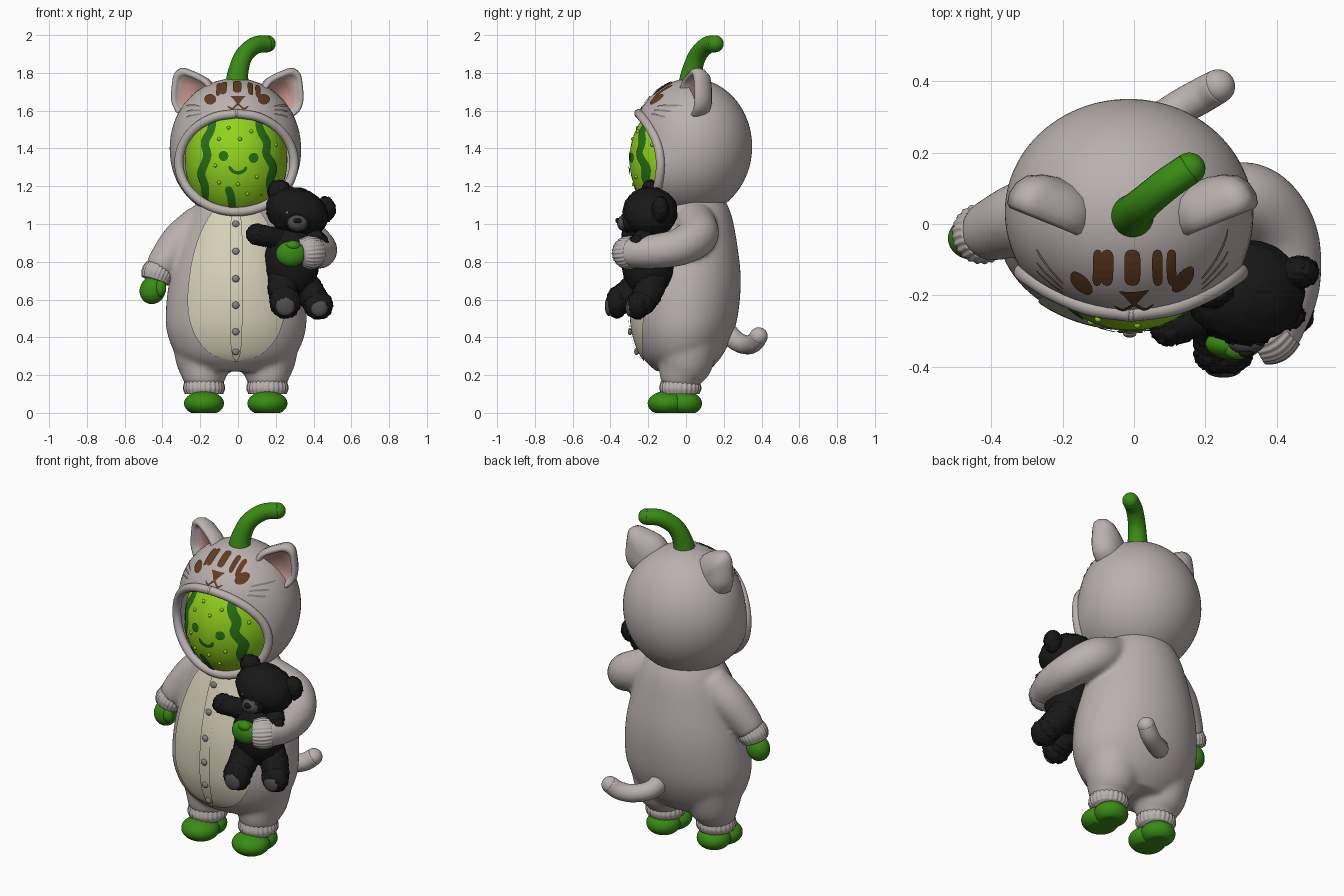
import bpy, bmesh, math, random
from mathutils import Vector, Matrix
from mathutils.bvhtree import BVHTree

random.seed(4)
if "Cube" in bpy.data.objects:
    bpy.data.objects.remove(bpy.data.objects["Cube"])


def material(name, *rgb):
    m = bpy.data.materials.new(name)
    m.use_nodes = True
    m.diffuse_color = (*rgb, 1)
    m.node_tree.nodes["Principled BSDF"].inputs["Base Color"].default_value = (*rgb, 1)
    return m


GREY = material("suit_grey", .49, .44, .43)
CREAM = material("belly_cream", .68, .64, .48)
LEAF = material("leaf_green", .04, .26, .007)
LIME = material("lime_green", .29, .66, .012)
DARK = material("dark_green", .02, .17, .01)
BROWN = material("marking_brown", .12, .045, .015)
PINK = material("ear_pink", .57, .31, .27)
BLACK = material("plush_black", .009, .009, .009)
CHARCOAL = material("plush_charcoal", .075, .075, .075)
BUTTON = material("button_grey", .25, .23, .22)


def link(bm, name, *mats, recalc=True):
    if recalc:
        bmesh.ops.recalc_face_normals(bm, faces=bm.faces)
    for f in bm.faces:
        f.smooth = True
    me = bpy.data.meshes.new(name)
    bm.to_mesh(me)
    bm.free()
    for m in mats:
        me.materials.append(m)
    ob = bpy.data.objects.new(name, me)
    bpy.context.collection.objects.link(ob)
    return ob


def loft(bm, rings, caps=True):
    rows = [[bm.verts.new(p) for p in r] for r in rings]
    n = len(rows[0])
    for a, b in zip(rows, rows[1:]):
        for i in range(n):
            bm.faces.new((a[i], a[(i + 1) % n], b[(i + 1) % n], b[i]))
    return [bm.faces.new(rows[0]), bm.faces.new(rows[-1])] if caps else []


def ball(bm, c, r, turn=0, axis='Y'):
    r = (r, r, r) if isinstance(r, (int, float)) else r
    m = Matrix.Translation(c) @ Matrix.Rotation(math.radians(turn), 4, axis) @ Matrix.Diagonal((*r, 1))
    return bmesh.ops.create_icosphere(bm, subdivisions=4, radius=1, matrix=m)["verts"]


def spline(pts, n=8):
    p = [Vector(q) for q in pts]
    p = [2 * p[0] - p[1]] + p + [2 * p[-1] - p[-2]]
    out = []
    for a, b, c, d in zip(p, p[1:], p[2:], p[3:]):
        for k in range(n):
            t = k / n
            out.append(.5 * (2 * b + (c - a) * t + (2 * a - 5 * b + 4 * c - d) * t * t
                             + (3 * b - a - 3 * c + d) * t ** 3))
    return out + [p[-2]]


def tube(bm, pts, seg=24, ribs=0, round_ends=True):
    """Sweep a circle along (x, y, z, radius) points."""
    path = spline(pts)
    q, last, rings = None, None, []
    for i, p in enumerate(path):
        t = (path[min(i + 1, len(path) - 1)] - path[max(i - 1, 0)]).to_3d().normalized()
        q = t.to_track_quat('Z', 'Y') if q is None else last.rotation_difference(t) @ q
        last = t
        ring = []
        for k in range(seg):
            a = math.tau * k / seg
            r = p[3] * (1 + (.035 * math.cos(ribs * a) if ribs else 0))
            ring.append(p.to_3d() + q @ Vector((r * math.cos(a), r * math.sin(a), 0)))
        rings.append(ring)
    loft(bm, rings)
    if round_ends:
        for p in (path[0], path[-1]):
            ball(bm, p.to_3d(), p[3] * .995)


def part(name, mat, balls=(), tubes=(), fuzz=0, **kw):
    bm = bmesh.new()
    for b in balls:
        ball(bm, *b)
    for t in tubes:
        tube(bm, t, **kw)
    for v in bm.verts if fuzz else ():
        v.co += Vector([random.uniform(-fuzz, fuzz) for _ in range(3)])
    return link(bm, name, mat)


def surface(ob):
    me = ob.data
    return BVHTree.FromPolygons([v.co for v in me.vertices], [p.vertices for p in me.polygons])


def cast(tree, u, v, top=False):
    o, d = (Vector((u, v, 4)), Vector((0, 0, -1))) if top else (Vector((u, -4, v)), Vector((0, 1, 0)))
    hit, nrm = tree.ray_cast(o, d)[:2]
    if hit is None:
        hit, nrm = tree.find_nearest(Vector((u, v, 1.7)) if top else Vector((u, -.3, v)))[:2]
    return hit, (-nrm if nrm.dot(d) > 0 else nrm)


def bar(s): return math.sqrt(max(0, 1 - s ** 6))
def disc(s): return math.sqrt(max(0, 1 - s * s))
def wedge(s): return .06 + .47 * (1 - s)


def decal(name, mat, tree, pts, half, shape=bar, top=False, lift=.005, across=4):
    """Thin plate laid on a surface along a 2D path."""
    path = spline([Vector((*p, 0)) for p in pts], 20 if len(pts) < 4 else 10)
    bm, rows = bmesh.new(), []
    for i, p in enumerate(path):
        t = (path[min(i + 1, len(path) - 1)] - path[max(i - 1, 0)]).normalized()
        w = half * max(shape(2 * i / (len(path) - 1) - 1), .02)
        row = []
        for k in range(across + 1):
            o = w * (2 * k / across - 1)
            hit, n = cast(tree, p.x - t.y * o, p.y + t.x * o, top)
            row.append(bm.verts.new(hit + n * lift))
        rows.append(row)
    for a, b in zip(rows, rows[1:]):
        for k in range(across):
            bm.faces.new((a[k], b[k], b[k + 1], a[k + 1]))
    bm.normal_update()
    if sum((f.normal for f in bm.faces), Vector()).dot(n) < 0:
        bmesh.ops.reverse_faces(bm, faces=bm.faces)
    return link(bm, name, mat, recalc=False)


# Suit: torso, legs and sleeves fused into one soft body
bm = bmesh.new()
torso = spline([(.22, .2, -.16, .12), (.3, .31, -.235, .19), (.42, .365, -.28, .25), (.55, .372, -.292, .28),
                (.72, .35, -.28, .29), (.9, .3, -.235, .27), (1.05, .245, -.18, .24), (1.16, .18, -.13, .19)], 5)
loft(bm, [[(-.01 + rx * math.cos(a), (f + b) / 2 + (b - f) / 2 * math.sin(a), z)
           for a in (math.tau * k / 48 for k in range(48))] for z, rx, f, b in torso])
for s in (-1, 1):
    x = s * .168 - .012
    tube(bm, [(x, .01, .4, .17), (x, -.005, .27, .15), (x, -.025, .19, .118), (x, -.03, .14, .095)], round_ends=False)
tube(bm, [(-.19, .04, 1.0, .11), (-.3, .02, .91, .105), (-.38, -.01, .81, .092), (-.42, -.025, .75, .08)], round_ends=False)
tube(bm, [(.2, .05, 1.0, .11), (.33, .06, .94, .11), (.415, -.03, .88, .1), (.43, -.17, .855, .092),
          (.395, -.29, .85, .082)])
suit = link(bm, "suit_body", GREY)
rm = suit.modifiers.new("Fuse", 'REMESH')
rm.mode, rm.voxel_size, rm.use_smooth_shade = 'VOXEL', .014, True
sm = suit.modifiers.new("Soften", 'SMOOTH')
sm.factor, sm.iterations = .5, 8
bpy.context.view_layer.update()
fused = bpy.data.meshes.new_from_object(suit.evaluated_get(bpy.context.evaluated_depsgraph_get()))
suit.modifiers.clear()
suit.data = fused
body_tree = surface(suit)

# Belly panel, placket and buttons
panel = lambda s: math.sqrt(max(0, 1 - abs(s) ** 2.3)) * (1 - .2 * s)
decal("belly_panel", CREAM, body_tree, [(-.008, .275), (-.008, .7), (-.008, 1.14)], .248, panel, lift=.007, across=20)
decal("button_placket", CREAM, body_tree, [(-.01, .28), (-.01, .7), (-.01, 1.08)], .032, lift=.015)
part("buttons", BUTTON, [(cast(body_tree, -.012, z)[0] + Vector((0, -.015, 0)), (.019, .012, .019))
                         for z in (1.0, .855, .71, .57, .43, .325)])

# Ribbed cuffs
rib = dict(seg=96, ribs=24, round_ends=False)
for name, x in (("right", -.18), ("left", .156)):
    part(name + "_leg_cuff", GREY, tubes=[[(x, -.03, .1, .098), (x, -.03, .13, .108), (x, -.03, .168, .1)]], **rib)
part("right_sleeve_cuff", GREY, tubes=[[(-.413, -.022, .77, .076), (-.428, -.028, .735, .083), (-.44, -.033, .7, .072)]], **rib)
part("left_sleeve_cuff", GREY, tubes=[[(.41, -.275, .85, .08), (.375, -.305, .848, .087), (.335, -.325, .845, .074)]], **rib)

# Hands, thumbs and flat-soled feet
part("right_hand", LEAF, [((-.452, -.04, .65), (.068, .06, .075), 20), ((-.41, -.075, .66), (.03, .03, .045))])
part("left_hand", LEAF, [((.28, -.335, .842), (.08, .045, .068)), ((.29, -.35, .885), (.04, .03, .028))])
for name, x in (("right", -.18), ("left", .156)):
    bm = bmesh.new()
    ball(bm, (x, -.1, .05), (.106, .103, .066))
    ball(bm, (x, -.01, .05), (.095, .095, .066))
    for v in bm.verts:
        v.co.z = max(v.co.z, 0)
    link(bm, name + "_foot", LEAF)

# Hood: shell swept from the face opening to the back of the head
C, R = Vector((-.015, .03, 1.41)), Vector((.348, .32, .362))
def reach(d): return 1 / math.sqrt(sum((d[i] / R[i]) ** 2 for i in range(3)))


rim = []
for k in range(64):
    a = math.tau * k / 64
    c = math.cos(a)
    rim.append(Vector((-.008 + .305 * math.sin(a), -.135 - (.115 if c > 0 else .06) * c * c, 1.325 + .26 * c)))
rings = []
for j in range(33):
    t, ring = j / 33, []
    for p in rim:
        d0 = (p - C).normalized()
        d = d0.slerp(Vector((0, 1, 0)), t)
        ring.append(C + d * (reach(d) + ((p - C).length - reach(d0)) * (1 - t) ** 5))
    rings.append(ring)
bm = bmesh.new()
loft(bm, rings, caps=False)
bm.verts.ensure_lookup_table()
bm.faces.new(bm.verts[-64:])
hood = link(bm, "hood", GREY)
hood_tree = surface(hood)
part("hood_rim", GREY, tubes=[[(*p, .024) for p in rim[::4] + rim[:1]]], seg=16)

# Hood ears with recessed pink insides
for name, s in (("right", -1), ("left", 1)):
    corners = [(-.125, .0), (-.115, .07), (-.06, .15), (-.022, .187), (.022, .187), (.06, .15), (.115, .07), (.125, 0),
               (.08, -.06), (-.08, -.06), (-.125, 0)]
    outline = spline([Vector((*p, 0)) for p in corners], 4)[:-1]
    m = (Matrix.Translation((s * .222 - .004, .03, 1.655)) @ Matrix.Rotation(s * math.radians(22), 4, 'Z')
         @ Matrix.Rotation(s * math.radians(31), 4, 'Y'))
    bm = bmesh.new()
    layers = [(.7, .008), (.76, -.018), (.87, -.032), (.96, -.022), (1, .005), (.95, .04), (.8, .07), (.5, .09), (.2, .098)]
    front, _ = loft(bm, [[m @ Vector((p.x * k, y, p.y * k)) for p in outline] for k, y in layers])
    front.material_index = 1
    link(bm, name + "_hood_ear", GREY, PINK)

# Hood markings
for x, w in ((-.103, .013), (-.076, .017), (-.005, .022), (.066, .014), (.106, .013)):
    decal("forehead_stripe", BROWN, hood_tree, [(x, -.17), (x * .97, -.12), (x * .98, -.07)], w, top=True)
for x in (-.145, .135):
    decal("brow_spot", BROWN, hood_tree, [(x, 1.63), (x, 1.657), (x, 1.684)], .031, disc)
decal("hood_nose", BROWN, hood_tree, [(0, 1.675), (0, 1.655), (0, 1.628)][::-1], .042, lambda s: wedge(-s))
decal("hood_mouth", BROWN, hood_tree, [(-.055, 1.622), (-.03, 1.608), (0, 1.63), (.03, 1.608), (.055, 1.622)], .005)
for s in (-1, 1):
    for k in (-1, 0, 1):
        z = 1.6 + k * .02
        decal("whisker", BUTTON, hood_tree, [(s * .19 - .005, z), (s * .225 - .005, z + k * .005),
                                            (s * .265 - .005, z + k * .01 - .006)], .0045)

# Face with stripes, eyes, smile and bumps
face = part("face", LIME, [((-.01, -.01, 1.34), (.272, .29, .335))])
tree = surface(face)
stripes = [[(-.12, 1.6), (-.14, 1.5), (-.172, 1.43), (-.16, 1.36), (-.19, 1.27), (-.17, 1.19), (-.175, 1.08)],
           [(.1, 1.6), (.115, 1.5), (.15, 1.43), (.148, 1.37), (.182, 1.3), (.165, 1.22), (.18, 1.1)],
           [(-.055, 1.2), (-.035, 1.14), (-.03, 1.05)]]
for p in stripes:
    decal("face_stripe", DARK, tree, p, .021)
for x, z in ((-.075, 1.36), (.08, 1.35)):
    decal("eye", DARK, tree, [(x, z - .026), (x, z), (x, z + .026)], .025, disc, lift=.007)
decal("smile", DARK, tree, [(-.047, 1.308), (-.03, 1.283), (0, 1.272), (.03, 1.283), (.043, 1.305)], .009, lift=.007)
spots = [(-.05, 1.51), (.01, 1.45), (-.1, 1.45), (-.12, 1.31), (.07, 1.49), (.1, 1.25), (.0, 1.21), (-.1, 1.22), (.2, 1.42), (.05, 1.16)]
part("face_bumps", LIME, [(cast(tree, *p)[0], .01) for p in spots])

# Stem and tail
part("stem", LEAF, tubes=[[(-.005, .02, 1.72, .066), (.0, .03, 1.8, .055), (.03, .06, 1.89, .048),
                           (.09, .11, 1.945, .046), (.155, .155, 1.954, .045)]])
part("tail", GREY, tubes=[[(.0, .19, .46, .055), (.04, .26, .385, .052), (.12, .32, .36, .05),
                           (.19, .36, .372, .05), (.235, .385, .405, .048)]])

# Plush bear
part("bear_head", BLACK, [((.312, -.19, 1.062), (.168, .145, .128), 18), ((.22, -.19, 1.172), (.062, .045, .06)),
                          ((.462, -.135, 1.078), (.055, .045, .068)), ((.315, -.3, 1.01), (.07, .05, .055))], fuzz=.004)
part("bear_body", BLACK, [((.285, -.2, .8), (.145, .14, .2))], fuzz=.004)
part("bear_limbs", BLACK, [((.25, -.365, .585), (.082, .058, .085)), ((.425, -.255, .57), (.078, .06, .075))],
     [[(.24, -.22, .92, .055), (.17, -.26, .93, .055), (.1, -.285, .945, .056)],
      [(.36, -.19, .94, .055), (.41, -.23, .92, .052), (.43, -.25, .9, .05)],
      [(.24, -.22, .72, .085), (.24, -.28, .65, .08), (.245, -.34, .6, .076)],
      [(.34, -.18, .7, .08), (.38, -.2, .64, .078), (.415, -.23, .59, .072)]], fuzz=.004)
part("bear_muzzle", CHARCOAL, [((.315, -.33, 1.005), (.052, .035, .042))])
part("bear_nose", BLACK, [((.315, -.36, 1.018), (.022, .014, .015))])
part("bear_soles", CHARCOAL, [((.25, -.408, .565), (.05, .022, .052)), ((.43, -.298, .555), (.045, .022, .046))])
part("bear_eyes", BUTTON, [((.262, -.318, 1.062), .011), ((.362, -.315, 1.045), .011)])
